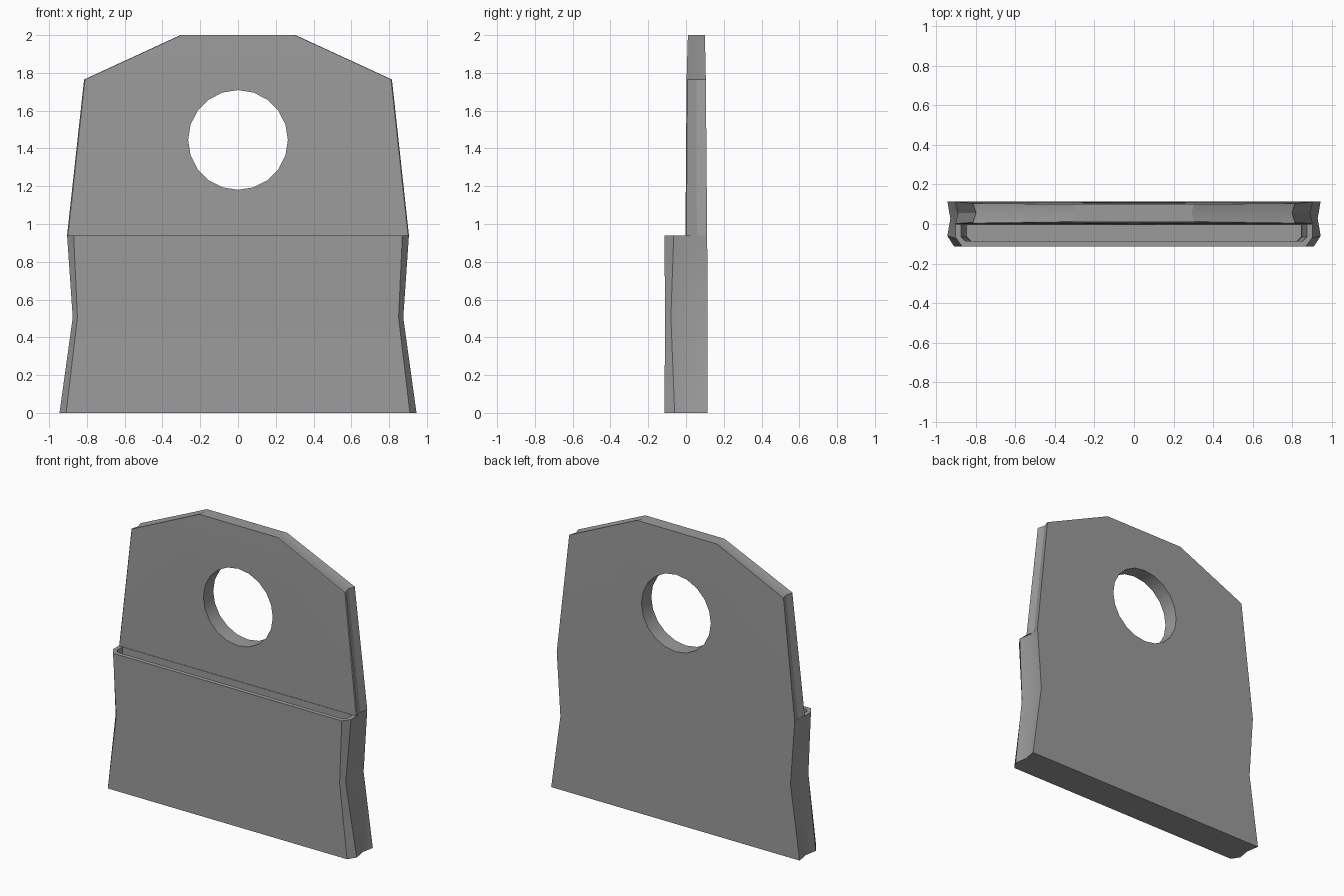
import bpy, bmesh, math

cube = bpy.data.objects.get("Cube")
if cube:
    bpy.data.objects.remove(cube, do_unlink=True)

gray = bpy.data.materials.new("matte gray")
gray.use_nodes = True
color = (0.33, 0.33, 0.33, 1)
gray.diffuse_color = color
gray.node_tree.nodes["Principled BSDF"].inputs["Base Color"].default_value = color


def loft(name, levels):
    """Skin half cross-sections (x, y), mirrored in x, stacked by height."""
    bm = bmesh.new()
    rings = []
    for z, half in levels:
        loop = half + [(-x, y) for x, y in reversed(half)]
        rings.append([bm.verts.new((x, y, z)) for x, y in loop])
    for low, high in zip(rings, rings[1:]):
        for i in range(len(low)):
            j = (i + 1) % len(low)
            bm.faces.new((low[i], low[j], high[j], high[i]))
    bm.faces.new(rings[0])
    bm.faces.new(rings[-1])
    bmesh.ops.recalc_face_normals(bm, faces=bm.faces)
    mesh = bpy.data.meshes.new(name)
    bm.to_mesh(mesh)
    bm.free()
    mesh.materials.append(gray)
    obj = bpy.data.objects.new(name, mesh)
    bpy.context.collection.objects.link(obj)
    return obj


def section(width, front_width, back, side, front):
    """Hollow-ground side with a chamfered front corner."""
    return [(width, back), (width - 0.015, (back + side) / 2),
            (width, side), (front_width, front)]


# Plate with a thicker lower half; the repeated height forms the ledge
body = loft("pocket_plate", [
    (0.0, section(0.945, 0.91, 0.115, -0.06, -0.115)),
    (0.505, section(0.875, 0.85, 0.115, -0.08, -0.11)),
    (0.94, section(0.905, 0.87, 0.112, -0.065, -0.115)),
    (0.94, section(0.905, 0.9, 0.112, 0.002, -0.003)),
    (1.765, section(0.815, 0.81, 0.105, 0.008, 0.003)),
    (2.0, section(0.305, 0.3, 0.1, 0.015, 0.01)),
])

# Hollow of the front pocket, following the waisted outline
pocket = loft("pocket_cutter", [
    (z, [(w, -0.006), (w, -0.065), (w - 0.02, -0.085)])
    for z, w in ((0.05, 0.9), (0.505, 0.845), (0.94, 0.875), (1.0, 0.875))
])

# Round hanging hole
bpy.ops.mesh.primitive_cylinder_add(vertices=20, radius=0.264, depth=1,
                                    location=(0, 0, 1.445),
                                    rotation=(math.pi / 2, 0, 0))
hole = bpy.context.object
hole.name = "hole_cutter"
hole.data.materials.append(gray)

for cutter in (pocket, hole):
    cut = body.modifiers.new(cutter.name, "BOOLEAN")
    cut.operation = "DIFFERENCE"
    cut.solver = "EXACT"
    cut.object = cutter

# Apply the cuts and drop the cutters
bpy.ops.object.select_all(action="DESELECT")
body.select_set(True)
bpy.context.view_layer.objects.active = body
for name in [m.name for m in body.modifiers]:
    bpy.ops.object.modifier_apply(modifier=name)
for cutter in (pocket, hole):
    bpy.data.objects.remove(cutter, do_unlink=True)
bpy.ops.object.shade_smooth_by_angle(angle=math.radians(25))
